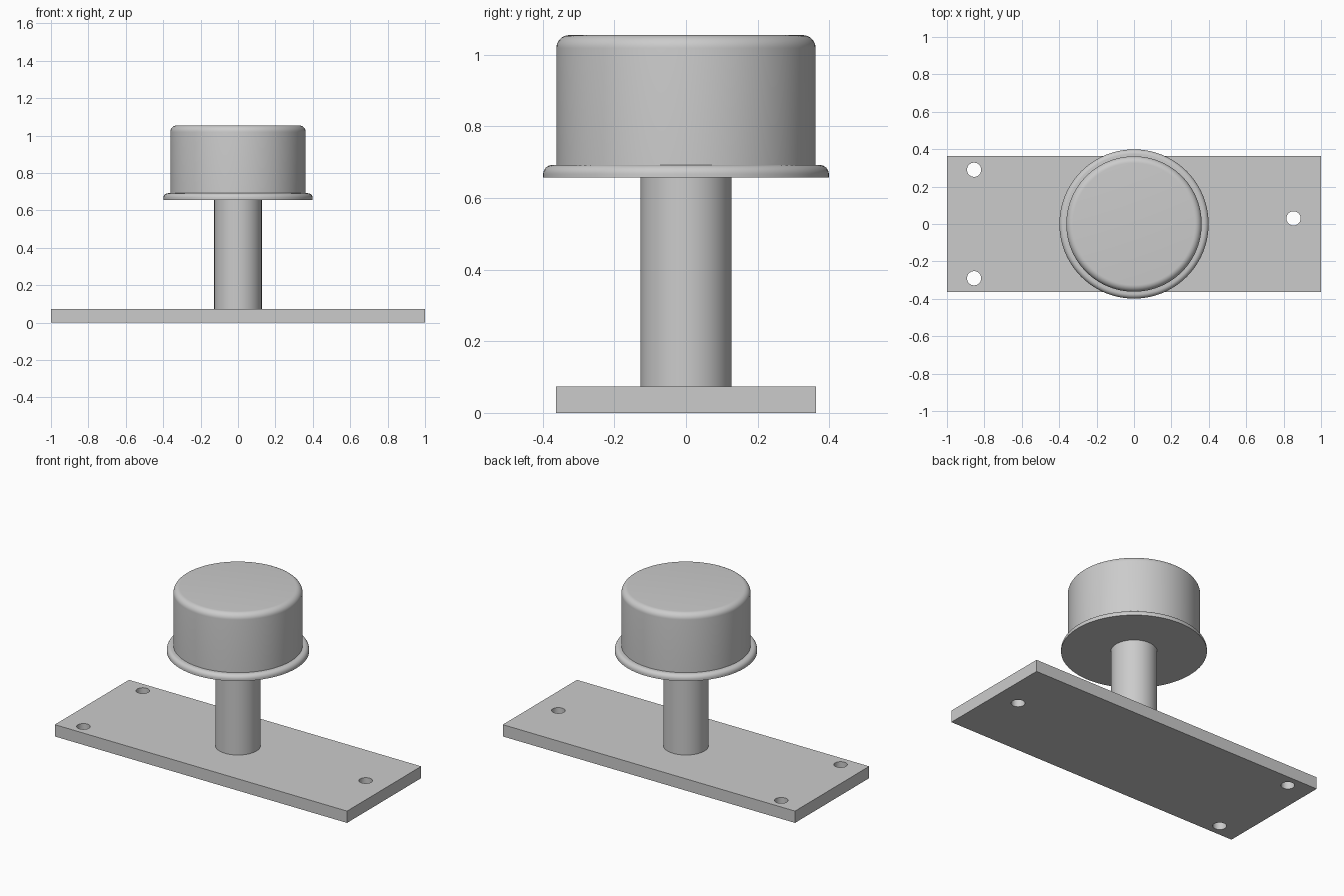
import bpy, bmesh
from math import sin, cos, pi, radians

cube = bpy.data.objects.get("Cube")
if cube:
    bpy.data.objects.remove(cube)

grey = bpy.data.materials.new("light_grey")
grey.use_nodes = True
colour = (0.6, 0.6, 0.6, 1)
grey.diffuse_color = colour
grey.node_tree.nodes["Principled BSDF"].inputs["Base Color"].default_value = colour


def activate(ob):
    bpy.ops.object.select_all(action='DESELECT')
    ob.select_set(True)
    bpy.context.view_layer.objects.active = ob


def finish(name, bm):
    bmesh.ops.recalc_face_normals(bm, faces=bm.faces)
    mesh = bpy.data.meshes.new(name)
    bm.to_mesh(mesh)
    bm.free()
    mesh.materials.append(grey)
    ob = bpy.data.objects.new(name, mesh)
    bpy.context.collection.objects.link(ob)
    return ob


def round_part(name, radius, z0, z1, fillet=0.0, sides=96, x=0, y=0):
    """Solid turned about z, with an optional rounded top rim."""
    profile = [(radius, z0)]
    if fillet:
        for i in range(9):
            a = i / 8 * pi / 2
            profile.append((radius - fillet + fillet * cos(a),
                            z1 - fillet + fillet * sin(a)))
    else:
        profile.append((radius, z1))
    bm = bmesh.new()
    rings = []
    for r, z in profile:
        rings.append([bm.verts.new((x + r * cos(2 * pi * k / sides),
                                    y + r * sin(2 * pi * k / sides), z))
                      for k in range(sides)])
    for low, high in zip(rings, rings[1:]):
        for k in range(sides):
            n = (k + 1) % sides
            bm.faces.new((low[k], low[n], high[n], high[k]))
    bm.faces.new(rings[0])
    bm.faces.new(rings[-1])
    ob = finish(name, bm)
    activate(ob)
    bpy.ops.object.shade_smooth_by_angle(angle=radians(30))
    return ob


# Base plate
bm = bmesh.new()
bmesh.ops.create_cube(bm, size=1)
bmesh.ops.scale(bm, vec=(2, 0.725, 0.073), verts=bm.verts)
bmesh.ops.translate(bm, vec=(0, 0, 0.0365), verts=bm.verts)
plate = finish("base_plate", bm)

# Three screw holes through the plate
for x, y in ((-0.855, 0.29), (-0.855, -0.29), (0.853, 0.03)):
    cutter = round_part("hole_cutter", 0.038, -0.1, 0.2, sides=48, x=x, y=y)
    cutter.hide_render = True
    cut = plate.modifiers.new("screw_hole", 'BOOLEAN')
    cut.operation = 'DIFFERENCE'
    cut.solver = 'EXACT'
    cut.object = cutter
    activate(plate)
    bpy.ops.object.modifier_apply(modifier=cut.name)
    bpy.data.objects.remove(cutter)
activate(plate)
bpy.ops.object.shade_smooth_by_angle(angle=radians(30))

# Post, flange and rounded cap
round_part("post", 0.127, 0.073, 0.66)
round_part("flange", 0.399, 0.657, 0.692, fillet=0.025)
round_part("cap", 0.362, 0.69, 1.055, fillet=0.036)
